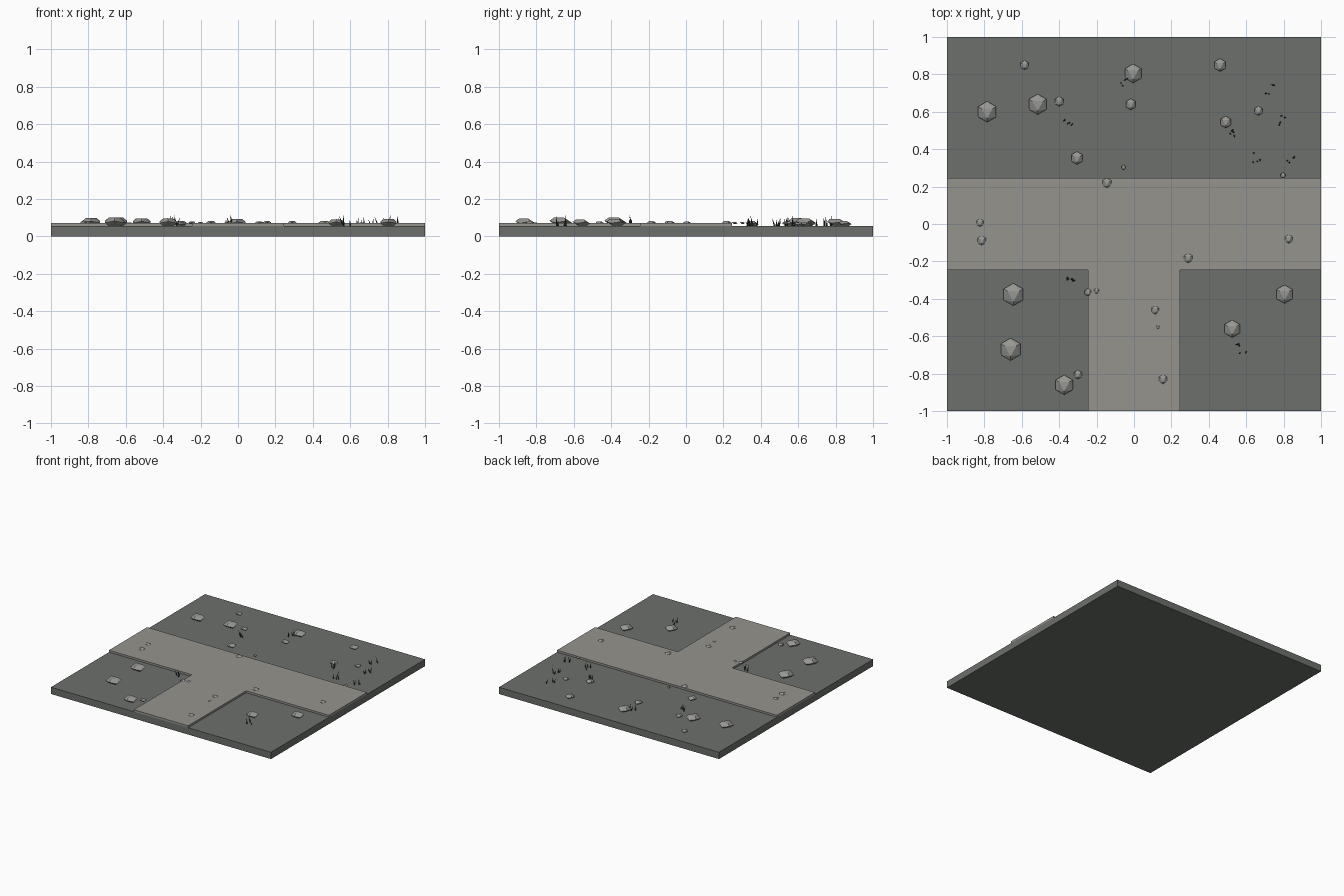
import bpy, bmesh, math, random
from mathutils import Vector, Matrix

if "Cube" in bpy.data.objects:
    bpy.data.objects.remove(bpy.data.objects["Cube"])

random.seed(4)
GROUND_Z, PATH_Z = 0.056, 0.072


def material(name, rgb):
    m = bpy.data.materials.new(name)
    m.diffuse_color = (*rgb, 1)
    m.use_nodes = True
    m.node_tree.nodes["Principled BSDF"].inputs["Base Color"].default_value = m.diffuse_color
    return m


def add_object(name, bm, mat):
    mesh = bpy.data.meshes.new(name)
    bm.to_mesh(mesh)
    bm.free()
    mesh.materials.append(mat)
    ob = bpy.data.objects.new(name, mesh)
    bpy.context.collection.objects.link(ob)
    return ob


def slab(name, outline, z0, z1, mat):
    """Extrude a flat outline between two heights."""
    bm = bmesh.new()
    face = bm.faces.new([bm.verts.new((x, y, z0)) for x, y in outline])
    ext = bmesh.ops.extrude_face_region(bm, geom=[face], use_keep_orig=True)
    tops = [v for v in ext["geom"] if isinstance(v, bmesh.types.BMVert)]
    bmesh.ops.translate(bm, verts=tops, vec=(0, 0, z1 - z0))
    bmesh.ops.recalc_face_normals(bm, faces=bm.faces)
    return add_object(name, bm, mat)


ground_mat = material("ground grey green", (0.150, 0.160, 0.148))
path_mat = material("path grey", (0.300, 0.295, 0.270))
stone_mat = material("stone grey", (0.310, 0.310, 0.295))
grass_mat = material("dark grass", (0.035, 0.042, 0.036))

# Ground tile and raised T-shaped path
slab("ground", [(-1, -1), (1, -1), (1, 1), (-1, 1)], 0, GROUND_Z, ground_mat)
w = 0.247
slab("path", [(-w, -1), (w, -1), (w, -w), (1, -w), (1, w), (-1, w), (-1, -w), (-w, -w)],
     GROUND_Z, PATH_Z, path_mat)

# Flattened twenty-sided stone resting on one face, unit width radius
SQUASH = 0.45
HALF = 0.809 * SQUASH
bm = bmesh.new()
for z, r, start in ((0.809, 0.618, 270), (0.191, 1, 270), (-0.191, 1, 90), (-0.809, 0.618, 90)):
    for k in range(3):
        a = math.radians(start + 120 * k)
        bm.verts.new((r * math.cos(a), r * math.sin(a), z * SQUASH))
bmesh.ops.convex_hull(bm, input=bm.verts)
bmesh.ops.recalc_face_normals(bm, faces=bm.faces)
stone_mesh = bpy.data.meshes.new("stone")
bm.to_mesh(stone_mesh)
bm.free()
stone_mesh.materials.append(stone_mat)


def stone(name, x, y, z, r):
    ob = bpy.data.objects.new(name, stone_mesh)
    ob.location = (x, y, z)
    ob.scale = (r, r, r)
    bpy.context.collection.objects.link(ob)


# Rocks sitting on the ground: x, y, radius
for x, y, r in ((-.585, .85, .025), (-.005, .805, .051), (.46, .85, .035), (-.785, .60, .056),
                (-.515, .64, .055), (-.40, .655, .026), (-.017, .64, .030), (.49, .545, .032),
                (.665, .605, .025), (-.305, .353, .035), (-.645, -.377, .060), (-.66, -.67, .060),
                (-.373, -.86, .053), (-.30, -.805, .024), (.805, -.375, .050), (.525, -.56, .047)):
    stone("rock", x, y, GROUND_Z + r * HALF, r)

# Pebbles half sunk along the path: x, y, radius
for x, y, r in ((-.145, .22, .027), (.29, -.182, .026), (-.824, .007, .022), (-.815, -.088, .026),
                (.827, -.08, .024), (-.246, -.365, .020), (-.20, -.358, .015), (.113, -.46, .023),
                (.155, -.83, .025), (-.056, .302, .013), (.797, .26, .015), (.128, -.55, .010)):
    stone("pebble", x, y, PATH_Z, r)

# Grass tufts made of thin leaning cones: x, y, blade count
bm = bmesh.new()
for x, y, count in ((-.05, .76, 5), (-.35, .53, 4), (.52, .50, 4), (.73, .715, 3), (.80, .55, 4),
                    (.66, .35, 4), (.835, .355, 4), (-.335, -.315, 5), (.58, -.66, 4)):
    for i in range(count):
        h = random.uniform(0.035, 0.065)
        base = Vector((x + random.uniform(-.025, .025), y + random.uniform(-.03, .03), GROUND_Z))
        a = random.uniform(0, math.tau)
        lean = Matrix.Rotation(random.uniform(0.1, 0.4), 4, (math.cos(a), math.sin(a), 0))
        bmesh.ops.create_cone(bm, cap_ends=True, segments=4, radius1=0.0045, radius2=0, depth=h,
                              matrix=Matrix.Translation(base) @ lean
                              @ Matrix.Translation((0, 0, h / 2)))
add_object("grass_tufts", bm, grass_mat)
